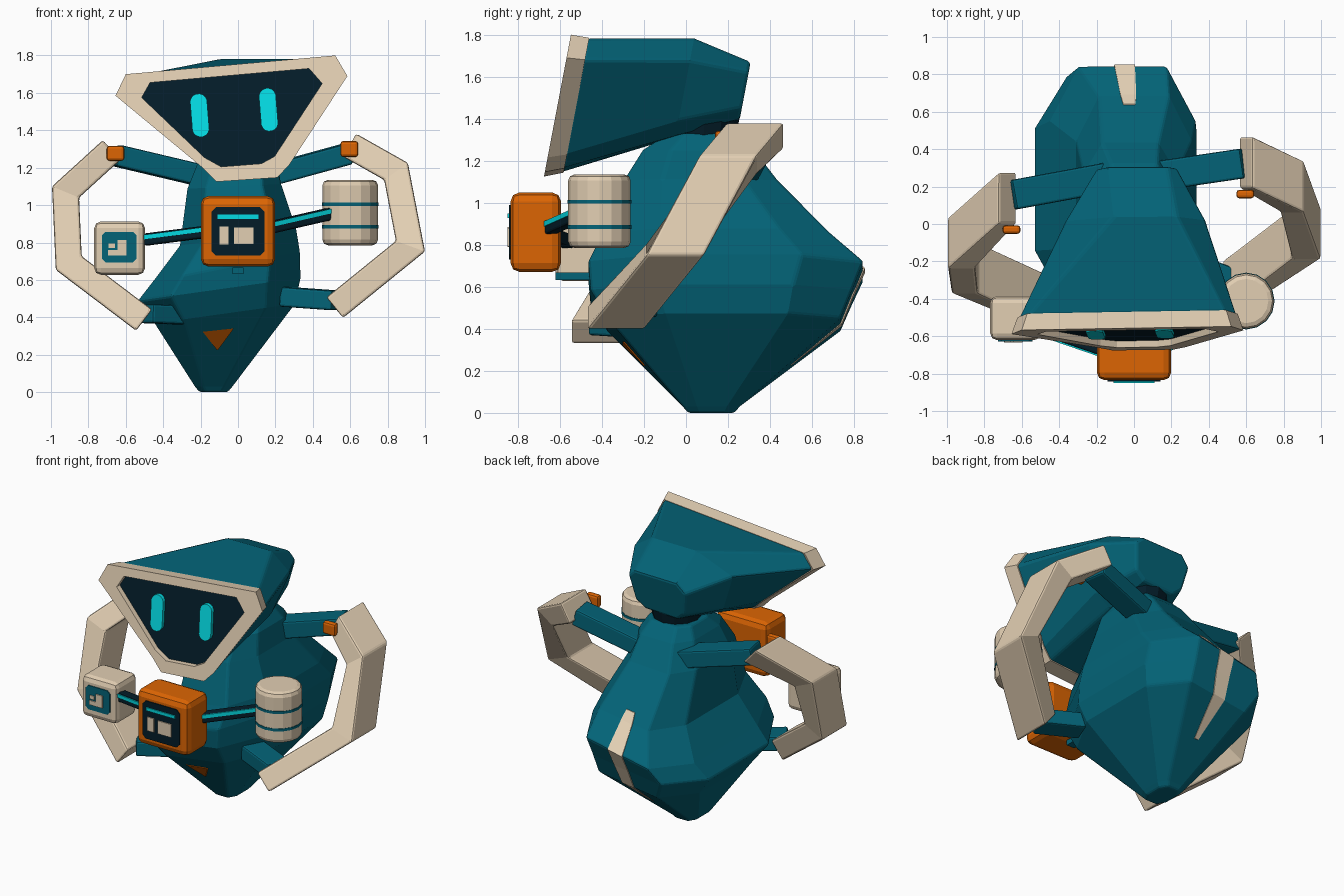
import bpy, bmesh, math
from mathutils import Vector as V

if "Cube" in bpy.data.objects:
    bpy.data.objects.remove(bpy.data.objects["Cube"])


def material(name, *rgb):
    m = bpy.data.materials.new(name)
    m.use_nodes = True
    m.diffuse_color = (*rgb, 1)
    m.node_tree.nodes["Principled BSDF"].inputs["Base Color"].default_value = (*rgb, 1)
    return m


TEAL = material("teal", 0.001, 0.125, 0.185)
CREAM = material("cream", 0.76, 0.62, 0.45)
ORANGE = material("orange", 0.72, 0.13, 0.001)
NAVY = material("dark navy", 0.001, 0.012, 0.022)
CYAN = material("bright cyan", 0.001, 0.7, 0.76)


def finish(name, bm, mats, bevel=0):
    bmesh.ops.recalc_face_normals(bm, faces=bm.faces)
    me = bpy.data.meshes.new(name)
    bm.to_mesh(me)
    bm.free()
    ob = bpy.data.objects.new(name, me)
    bpy.context.collection.objects.link(ob)
    for m in mats:
        me.materials.append(m)
    if bevel:
        mod = ob.modifiers.new("edge_bevel", "BEVEL")
        mod.width = bevel
        mod.segments = 2
        mod.limit_method = "ANGLE"
    return ob


def loft(name, rings, mat, bevel=0, end_mat=None):
    """Skin a list of equal-length rings and cap both ends."""
    bm = bmesh.new()
    vs = [[bm.verts.new(p) for p in r] for r in rings]
    for a, b in zip(vs, vs[1:]):
        for i in range(len(a)):
            j = (i + 1) % len(a)
            bm.faces.new((a[i], a[j], b[j], b[i]))
    bm.faces.new(vs[0])
    cap = bm.faces.new(vs[-1])
    if end_mat:
        cap.material_index = 1
    return finish(name, bm, [mat, end_mat] if end_mat else [mat], bevel)


def tube(name, path, across, thick, width, mat, bevel=0.012):
    """Rectangular bar with mitred corners; width runs along the across axis."""
    rings = []
    steps = [b - a for a, b in zip(path, path[1:])]
    segs = [(d - across * d.dot(across)).normalized() for d in steps]
    for k, p in enumerate(path):
        a, b = segs[max(k - 1, 0)], segs[min(k, len(segs) - 1)]
        t = (a + b).normalized()
        side = across.cross(t) * thick / 2 / t.dot(a)
        w = across * width / 2
        rings.append([p + side + w, p + side - w, p - side - w, p - side + w])
    return loft(name, rings, mat, bevel)


def beam(name, a, b, high, wide, mat, bevel=0.012):
    a, b = V(a), V(b)
    across = (b - a).cross(V((0, 0, 1))).normalized()
    return tube(name, [a, b], across, high, wide, mat, bevel)


def box(name, centre, size, mat, bevel=0.0):
    bm = bmesh.new()
    bmesh.ops.create_cube(bm, size=1)
    for v in bm.verts:
        v.co = V(centre) + V([c * s for c, s in zip(v.co, size)])
    return finish(name, bm, [mat], bevel)


def plate(name, x, z, w, h, y, mat, cut=0.0):
    """Thin front-facing plate with clipped corners."""
    w, h = w / 2, h / 2
    pts = []
    for sx, sz in ((1, 1), (-1, 1), (-1, -1), (1, -1)):
        pair = [(sx * w, sz * (h - cut)), (sx * (w - cut), sz * h)]
        pts += pair if sx == sz else pair[::-1]
    if not cut:
        pts = pts[::2]
    loft(name, [[(x + a, yy, z + b) for a, b in pts] for yy in (y, y - 0.008)], mat)


# Body: stretched octagon rings (z, centre x, centre y, half x, half y, slant)
BODY = [(0, -.13, .12, .075, .11, 0), (.03, -.13, .12, .1, .135, 0),
        (.42, -.07, .18, .375, .555, .14), (.55, -.1, .168, .434, .622, .14),
        (.675, -.06, .19, .39, .655, .2), (.83, 0, .145, .31, .54, .15),
        (1.1, -.02, .07, .25, .365, .05), (1.25, 0, .06, .205, .265, 0), (1.33, 0, .08, .16, .165, 0)]
OCT = [(1, .55), (.6, 1), (-.6, 1), (-1, .55), (-1, -.5), (-.6, -1), (.6, -1), (1, -.5)]
loft("body", [[(cx + a * hx, cy + b * hy, z + s * a * hx) for a, b in OCT]
              for z, cx, cy, hx, hy, s in BODY], TEAL, 0.012)


def skin(level, x, side, lift):
    """Point on the front or back facet of the body at a fractional ring level."""
    i = int(level)
    z, cx, cy, hx, hy, s = V(BODY[i]).lerp(V(BODY[i + 1]), level - i)
    return V((x, cy + side * (hy + lift), z + s * (x - cx)))


def decal(name, rows, side, mat):
    loft(name, [[skin(l, x - w, side, .007), skin(l, x + w, side, .007),
                 skin(l, x + w, side, -.002), skin(l, x - w, side, -.002)]
                for l, x, w in rows], mat)


decal("back_stripe", [(1.5, -.09, .015), (2, -.075, .045), (3, -.06, .052), (4, -.05, .055),
                      (5, -.03, .042), (5.2, -.025, .032)], 1, CREAM)
decal("belly_triangle", [(1.5, -.11, .002), (1.78, -.105, .083)], -1, ORANGE)

# Neck
bm = bmesh.new()
bmesh.ops.create_cone(bm, cap_ends=True, segments=12, radius1=.15, radius2=.17, depth=.1)
finish("neck", bm, [NAVY]).location = (.01, .085, 1.355)


# Head: leaning face outline, then a shell that narrows to the back
def lean(pts, y):
    return [V((x, y + .19 * (z - 1.13), z)) for x, z in pts]


def shrink(pts, k):
    return [(-.02 + (x + .02) * k, 1.5 + (z - 1.5) * k) for x, z in pts]


OUTER = [(-.6, 1.7), (-.655, 1.585), (-.19, 1.2), (-.115, 1.125),
         (.21, 1.147), (.275, 1.216), (.585, 1.69), (.52, 1.8)]
INNER = [(-.47, 1.655), (-.515, 1.575), (-.18, 1.255), (-.09, 1.205),
         (.125, 1.222), (.195, 1.26), (.45, 1.65), (.38, 1.73)]
MIDDLE = [(-.11, 1.78), (-.37, 1.66), (-.26, 1.39), (-.12, 1.31),
          (.16, 1.32), (.28, 1.39), (.385, 1.68), (.23, 1.782)]
REAR = [(-.14, 1.665), (-.2, 1.6), (-.17, 1.44), (-.11, 1.39),
        (.13, 1.4), (.2, 1.45), (.23, 1.625), (.18, 1.67)]
FACE = -.675
loft("face_frame", [lean(shrink(OUTER, .95), FACE + .09), lean(OUTER, FACE),
                    lean(INNER, FACE), lean(INNER, FACE + .035)], CREAM, 0, NAVY)
loft("head_shell", [lean(shrink(OUTER, .945), FACE + .08), lean(MIDDLE, -.085),
                    lean(REAR, .205)], TEAL, 0.015)

# Eyes: leaning capsules
for name, ex, ez in (("right_eye", -.205, 1.48), ("left_eye", .163, 1.51)):
    pts = []
    for k in range(16):
        a = math.tau * (k + .5) / 16
        u, w = .046 * math.cos(a), .046 * math.sin(a) + math.copysign(.07, math.sin(a))
        pts.append((ex + u - .08 * w, ez + w + .08 * u))
    loft(name, [lean(pts, FACE + .04), lean(pts, FACE + .012)], CYAN)

# Arms: mitred C-shaped bars, held by stubs at both ends
ARMS = {
    "left": [(.597, .33, 1.32), (.845, .2, 1.18), (.922, -.05, .78), (.517, -.335, .452)],
    "right": [(-.675, .14, 1.295), (-.922, -.1, 1.07), (-.905, -.235, .69), (-.502, -.41, .385)]}
for side, pts in ARMS.items():
    tube(side + "_arm", [V(p) for p in pts], V((0, -1, 0)), .142, .275, CREAM, 0.013)
STUBS = [("left_upper_stub", (.08, .25, 1.135), (.59, .325, 1.275), .115, .16),
         ("right_upper_stub", (-.08, .26, 1.13), (-.65, .155, 1.265), .115, .16),
         ("left_lower_stub", (.25, -.21, .51), (.53, -.32, .49), .105, .16),
         ("right_lower_stub", (-.27, -.24, .41), (-.5, -.4, .42), .1, .16)]
for name, a, b, high, wide in STUBS:
    beam(name, a, b, high, wide, TEAL)
box("left_knob", (.595, .16, 1.3), (.095, .045, .085), ORANGE, .015)
box("right_knob", (-.655, -.03, 1.277), (.095, .045, .08), ORANGE, .015)

# Centre gadget with its screen
box("centre_box", (0, -.715, .86), (.398, .24, .378), ORANGE, .042)
plate("centre_screen", 0, .86, .285, .26, -.834, NAVY, .025)
plate("screen_bar", 0, .938, .22, .022, -.841, CYAN)
plate("screen_tile_small", -.075, .838, .05, .095, -.841, CREAM)
plate("screen_tile_large", .03, .836, .105, .09, -.841, CREAM)
box("gadget_mount", (0, -.52, .65), (.06, .2, .035), TEAL)

# Side box with its badge
box("side_box", (-.633, -.503, .77), (.272, .235, .285), CREAM, .036)
plate("side_badge", -.635, .775, .185, .165, -.619, TEAL, .02)
plate("badge_block", -.62, .772, .05, .085, -.626, CREAM)
plate("badge_foot", -.665, .745, .06, .03, -.626, CREAM)
plate("badge_tip", -.675, .783, .035, .025, -.626, CREAM)

# Canister with two bands
for name, z, radius, depth, mat, bevel in (("canister", .96, .149, .35, CREAM, .03),
                                           ("upper_band", 1.005, .152, .018, TEAL, 0),
                                           ("lower_band", .885, .152, .018, TEAL, 0)):
    bm = bmesh.new()
    bmesh.ops.create_cone(bm, cap_ends=True, segments=16, radius1=radius, radius2=radius, depth=depth)
    finish(name, bm, [mat], bevel).location = (.6, -.412, z)

# Rods joining the gadgets, each with a glowing strip
for side, a, b in (("right", V((-.5, -.56, .815)), V((-.15, -.68, .86))),
                   ("left", V((.15, -.66, .875)), V((.5, -.48, .955)))):
    beam(side + "_rod", a, b, .065, .065, NAVY)
    lift = V((0, -.033, .014))
    beam(side + "_rod_strip", a + lift, b + lift, .024, .016, CYAN, 0)
